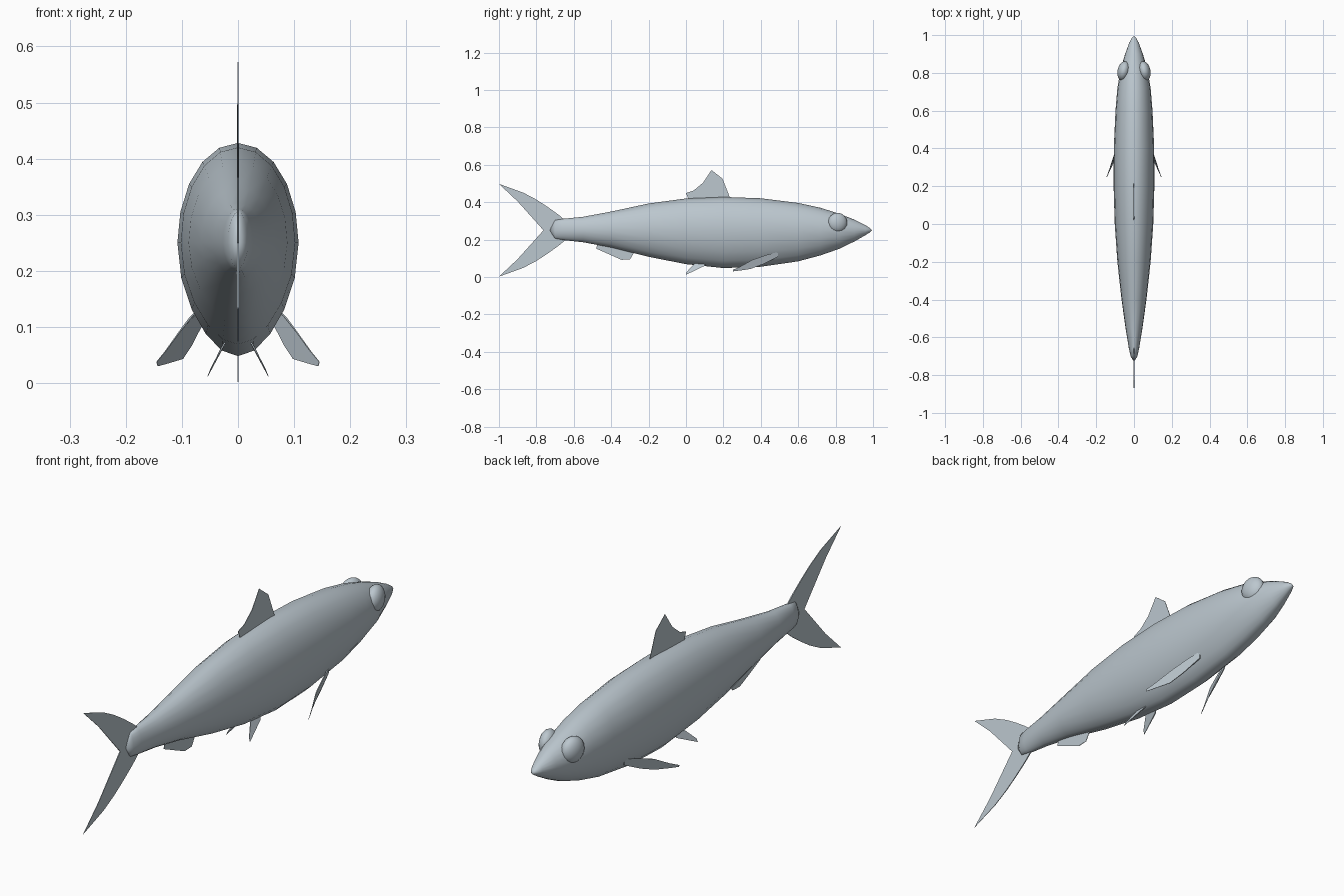
import bpy
import bmesh
from math import sin, cos, pi
from mathutils import Vector, Matrix

cube = bpy.data.objects.get("Cube")
if cube:
    bpy.data.objects.remove(cube)

grey = bpy.data.materials.new("pale blue grey")
grey.use_nodes = True
COLOUR = (0.50, 0.57, 0.62, 1)
grey.diffuse_color = COLOUR
grey.node_tree.nodes["Principled BSDF"].inputs["Base Color"].default_value = COLOUR


def finish(name, bm, smooth=False, mirrored=False):
    """Turn a bmesh into a named object, optionally mirrored across x."""
    bmesh.ops.recalc_face_normals(bm, faces=bm.faces)
    mesh = bpy.data.meshes.new(name)
    bm.to_mesh(mesh)
    bm.free()
    mesh.materials.append(grey)
    for poly in mesh.polygons:
        poly.use_smooth = smooth
    obj = bpy.data.objects.new(name, mesh)
    bpy.context.collection.objects.link(obj)
    if mirrored:
        mod = obj.modifiers.new("both sides", 'MIRROR')
        mod.use_mirror_merge = False
    return obj


# Body: egg-shaped rings lofted from tail root to snout
AXIS = 0.25
SIDES = 20
STATIONS = [  # y, top z, bottom z, half width
    (-0.70, 0.305, 0.205, 0.018), (-0.66, 0.311, 0.198, 0.027),
    (-0.55, 0.322, 0.186, 0.045), (-0.40, 0.350, 0.158, 0.066),
    (-0.20, 0.393, 0.108, 0.088), (0.00, 0.420, 0.069, 0.102),
    (0.20, 0.428, 0.048, 0.108), (0.40, 0.421, 0.055, 0.107),
    (0.60, 0.396, 0.084, 0.098), (0.72, 0.370, 0.116, 0.088),
    (0.82, 0.338, 0.151, 0.071), (0.90, 0.307, 0.190, 0.047),
    (0.96, 0.277, 0.224, 0.025), (0.985, 0.260, 0.240, 0.012),
]


def ring(bm, y, top, bottom, width):
    verts = []
    for i in range(SIDES):
        a = 2 * pi * i / SIDES
        s, c = sin(a), cos(a)
        if c >= 0:
            z = AXIS + (top - AXIS) * c
        else:
            z = AXIS + (AXIS - bottom) * c
            s *= 1 - 0.16 * c * c    # narrower belly
        verts.append(bm.verts.new((width * s, y, z)))
    return verts


bm = bmesh.new()
rings = [ring(bm, *s) for s in STATIONS]
for a, b in zip(rings, rings[1:]):
    for i in range(SIDES):
        j = (i + 1) % SIDES
        bm.faces.new((a[i], a[j], b[j], b[i]))
for loop, y in ((rings[0], -0.73), (rings[-1], 0.995)):
    tip = bm.verts.new((0, y, AXIS))
    for i in range(SIDES):
        bm.faces.new((loop[i], loop[(i + 1) % SIDES], tip))
finish("body", bm, smooth=True)

# Eyes: shallow domes set into the head
bm = bmesh.new()
place = (Matrix.Translation((0.054, 0.81, 0.29))
         @ Matrix.Rotation(0.2, 4, 'Z') @ Matrix.Diagonal((0.033, 0.053, 0.053, 1)))
bmesh.ops.create_uvsphere(bm, u_segments=20, v_segments=12, radius=1, matrix=place)
finish("eyes", bm, smooth=True, mirrored=True)


# Fins: thin blades, thickest at the first outline point and fine at the tip
def blade(bm, outline, thick=0.0025):
    pts = [Vector(p) for p in outline]
    reach = max((p - pts[0]).length for p in pts)
    sides = []
    for sign in (1, -1):
        sides.append([bm.verts.new(p + Vector((sign * thick * (
            1 - 0.8 * (p - pts[0]).length / reach), 0, 0))) for p in pts])
    left, right = sides
    bm.faces.new(left)
    bm.faces.new(right[::-1])
    for i in range(len(pts)):
        j = (i + 1) % len(pts)
        bm.faces.new((left[i], right[i], right[j], left[j]))


def flat(outline):
    return [(0, y, z) for y, z in outline]


# Forked tail: one lobe and its reflection below the axis
lobe = [(-0.64, 0.25), (-0.64, 0.298), (-0.68, 0.332), (-0.74, 0.375),
        (-0.80, 0.414), (-0.87, 0.451), (-1.0, 0.498), (-0.90, 0.404),
        (-0.83, 0.326), (-0.762, 0.25)]
bm = bmesh.new()
blade(bm, flat(lobe))
blade(bm, flat([(y, 2 * AXIS - z) for y, z in lobe]))
finish("tail_fin", bm)

# Back fin
bm = bmesh.new()
blade(bm, flat([(0.12, 0.40), (0.02, 0.40), (0.0, 0.449), (0.04, 0.462),
                (0.09, 0.503), (0.136, 0.572), (0.195, 0.526),
                (0.235, 0.425), (0.23, 0.40)]))
finish("back_fin", bm)

# Rear belly fin
bm = bmesh.new()
blade(bm, flat([(-0.36, 0.17), (-0.47, 0.19), (-0.48, 0.152), (-0.415, 0.123),
                (-0.345, 0.092), (-0.30, 0.094), (-0.285, 0.118), (-0.27, 0.15)]))
finish("rear_belly_fin", bm)

# Paired belly fins
bm = bmesh.new()
blade(bm, [(0.022, 0.11, 0.075), (0.022, 0.05, 0.075), (0.048, 0.003, 0.027),
           (0.054, 0.0, 0.012), (0.042, 0.05, 0.036), (0.030, 0.10, 0.060)])
finish("belly_fins", bm, mirrored=True)

# Paired side fins swept back and down
bm = bmesh.new()
blade(bm, [(0.066, 0.495, 0.135), (0.084, 0.43, 0.118), (0.104, 0.355, 0.092),
           (0.130, 0.29, 0.056), (0.145, 0.25, 0.038), (0.143, 0.25, 0.030),
           (0.125, 0.29, 0.035), (0.099, 0.345, 0.043), (0.083, 0.41, 0.068),
           (0.064, 0.49, 0.107)])
finish("side_fins", bm, mirrored=True)
